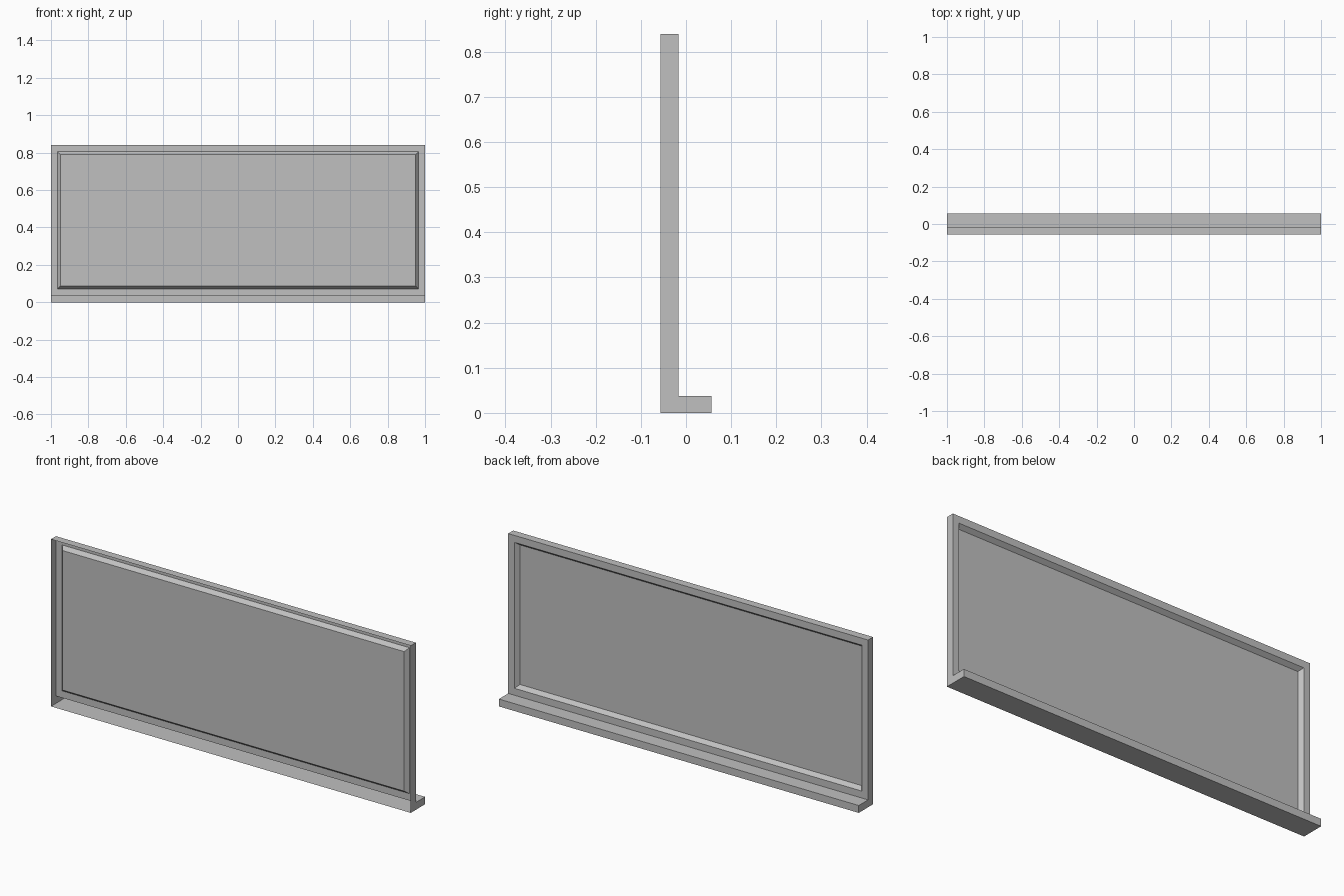
import bpy
import bmesh

# Remove the default cube
cube = bpy.data.objects.get("Cube")
if cube:
    bpy.data.objects.remove(cube, do_unlink=True)

HALF_WIDTH = 1.0
FRONT, BACK, SILL_BACK = -0.057, -0.017, 0.057
SILL_TOP, TOP = 0.037, 0.84
MARGIN, TAPER, RECESS = 0.035, 0.016, 0.02

# One flat grey
grey = bpy.data.materials.new("plain_grey")
grey.use_nodes = True
color = (0.53, 0.53, 0.53, 1)
grey.diffuse_color = color
grey.node_tree.nodes["Principled BSDF"].inputs["Base Color"].default_value = color

# L-shaped side profile (y, z), open along the front
profile = [(FRONT, 0), (SILL_BACK, 0), (SILL_BACK, SILL_TOP),
           (BACK, SILL_TOP), (BACK, TOP), (FRONT, TOP)]

bm = bmesh.new()
left = [bm.verts.new((HALF_WIDTH, y, z)) for y, z in profile]
right = [bm.verts.new((-HALF_WIDTH, y, z)) for y, z in profile]

# Walls swept across the width: floor, sill back, sill top, back plate, top
walls = [bm.faces.new((right[i], right[i + 1], left[i + 1], left[i]))
         for i in range(len(profile) - 1)]

# End caps
bm.faces.new(left)
bm.faces.new(right[::-1])
bm.normal_update()

# Flat border on the back plate, then the tapered recessed panel
back_plate = walls[3]
bmesh.ops.inset_individual(bm, faces=[back_plate], thickness=MARGIN,
                           use_even_offset=True)
bm.normal_update()
bmesh.ops.inset_individual(bm, faces=[back_plate], thickness=TAPER,
                           depth=-RECESS, use_even_offset=True)
bm.normal_update()

mesh = bpy.data.meshes.new("panel_shell")
bm.to_mesh(mesh)
bm.free()
mesh.materials.append(grey)
shell = bpy.data.objects.new("panel_shell", mesh)
bpy.context.collection.objects.link(shell)
